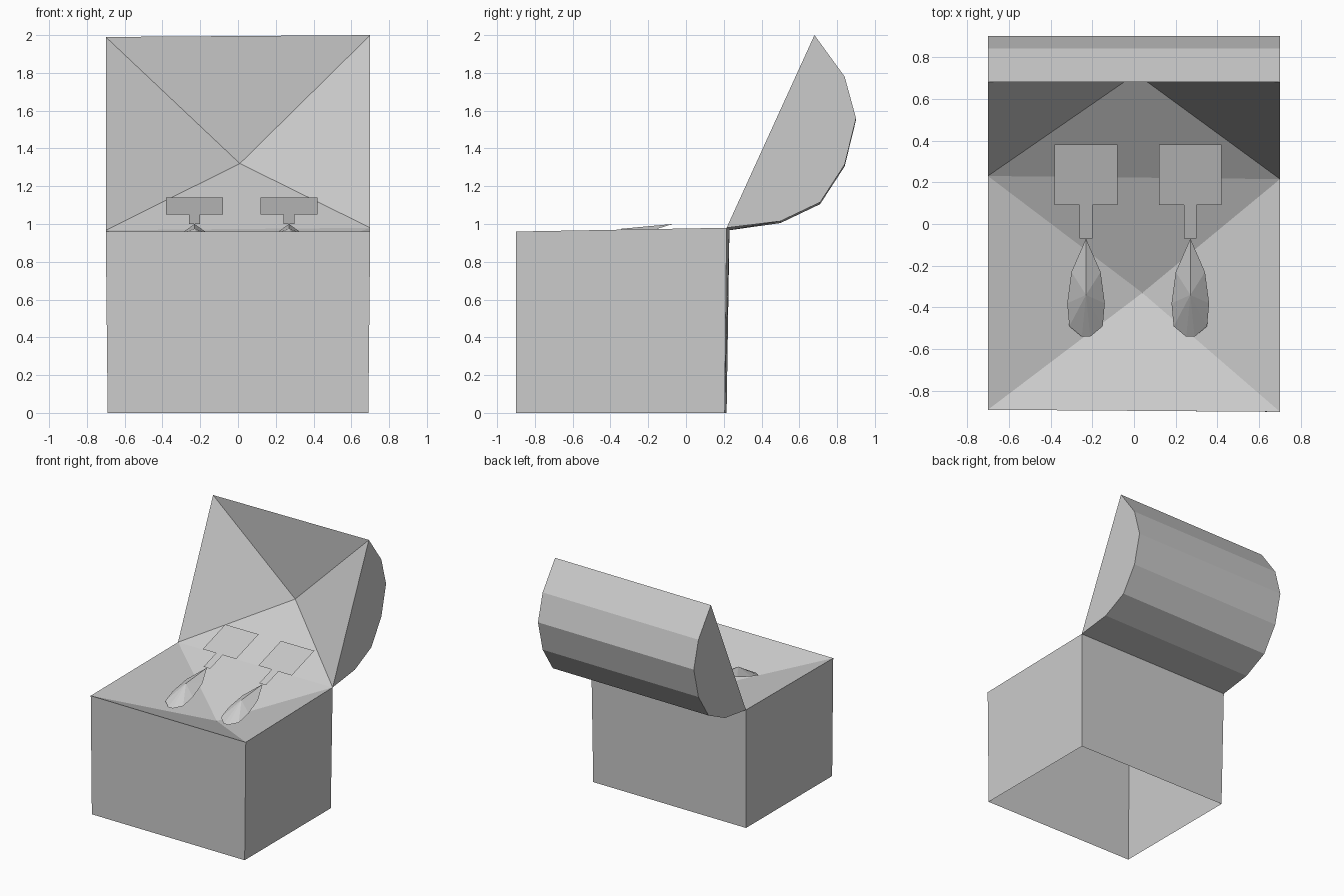
import bpy
import bmesh

if "Cube" in bpy.data.objects:
    bpy.data.objects.remove(bpy.data.objects["Cube"])

grey = bpy.data.materials.new("light grey")
grey.use_nodes = True
grey.diffuse_color = (0.6, 0.6, 0.6, 1)
grey.node_tree.nodes["Principled BSDF"].inputs["Base Color"].default_value = (0.6, 0.6, 0.6, 1)


def build(name, fill, closed=False):
    """Make a flat-shaded object whose mesh is filled in by fill(bm)."""
    bm = bmesh.new()
    fill(bm)
    if closed:
        bmesh.ops.recalc_face_normals(bm, faces=bm.faces)
    mesh = bpy.data.meshes.new(name)
    bm.to_mesh(mesh)
    bm.free()
    mesh.materials.append(grey)
    obj = bpy.data.objects.new(name, mesh)
    bpy.context.collection.objects.link(obj)
    return obj


def fan(bm, ring, apex):
    """Join a closed ring of vertices to one point."""
    tip = bm.verts.new(apex)
    for a, b in zip(ring, ring[1:] + ring[:1]):
        bm.faces.new((a, b, tip))


# Chest body: four walls, open underneath, with a sunken pyramid on top
def chest_body(bm):
    low = [bm.verts.new(p) for p in
           [(-.69, -.89, 0), (.69, -.90, 0), (.69, .205, 0), (-.69, .215, 0)]]
    rim = [bm.verts.new(p) for p in
           [(-.70, -.89, .96), (.70, -.90, .96), (.70, .215, .98), (-.70, .23, .967)]]
    for i in range(4):
        j = (i + 1) % 4
        bm.faces.new((low[i], low[j], rim[j], rim[i]))
    fan(bm, rim, (.04, -.33, .74))


# Lid: faceted barrel shape with flat ends and a sunken pyramid inside
def chest_lid(bm):
    profile = [(.215, .98), (.50, 1.015), (.71, 1.115), (.84, 1.315),
               (.90, 1.56), (.84, 1.78), (.68, 2.0)]
    right = [bm.verts.new((.70, y, z)) for y, z in profile]
    left = [bm.verts.new((-.70, y, z - .01)) for y, z in profile]
    left[0].co = (-.70, .23, .967)
    for i in range(len(profile) - 1):
        bm.faces.new((left[i], left[i + 1], right[i + 1], right[i]))
    bm.faces.new(right)
    bm.faces.new(left)
    fan(bm, [left[0], right[0], right[-1], left[-1]], (.01, .72, 1.32))


build("chest_body", chest_body)
build("chest_lid", chest_lid, closed=True)


# Tilted plane shared by the paddle parts
def height(y):
    return 1.0 + .31 * (y + .07)


def sheet(cx, half, y0, y1):
    def fill(bm):
        bm.faces.new([bm.verts.new((cx + x, y, height(y))) for x, y in
                      [(-half, y0), (half, y0), (half, y1), (-half, y1)]])
    return fill


# Leaf-shaped head, flat below and peaked above
def leaf(cx):
    half = [(.07, -.23), (.09, -.38), (.08, -.49), (.02, -.54)]
    outline = [(0, -.07)] + [(-x, y) for x, y in half] + [(x, y) for x, y in reversed(half)]

    def fill(bm):
        ring = [bm.verts.new((cx + x, y, height(y))) for x, y in outline]
        bm.faces.new(ring)
        fan(bm, ring, (cx, -.34, .975))
    return fill


for side, cx in (("right", -.23), ("left", .27)):
    build(side + "_paddle_plate", sheet(cx, .15, .09, .38))
    build(side + "_paddle_stem", sheet(cx, .03, -.07, .09))
    build(side + "_paddle_leaf", leaf(cx), closed=True)
